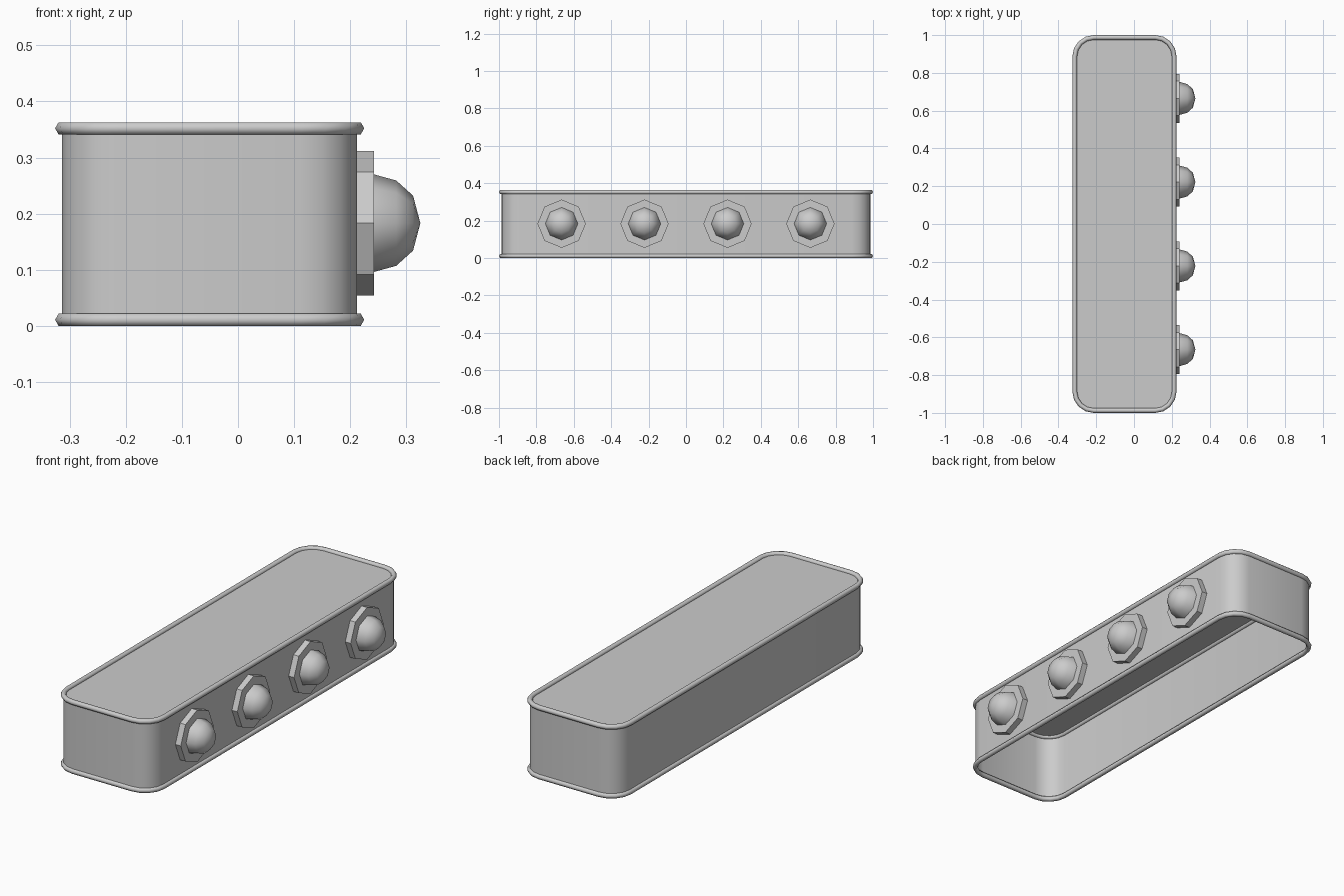
import bpy, bmesh, math
from mathutils import Matrix, Vector

if "Cube" in bpy.data.objects:
    bpy.data.objects.remove(bpy.data.objects["Cube"])

X0, X1, Y = -0.3135, 0.2125, 0.9875   # wall outline
R, SEG = 0.10, 4                      # corner radius and steps
Z0, Z1 = 0.0108, 0.352                # heights of the two rims


def outline():
    """Rounded rectangle: points with their outward mitre directions."""
    pts = []
    corners = [(X1 - R, Y - R), (X0 + R, Y - R), (X0 + R, R - Y), (X1 - R, R - Y)]
    for k, (cx, cy) in enumerate(corners):
        for i in range(SEG + 1):
            a = math.radians(90 * (k + i / SEG))
            n = Vector((math.cos(a), math.sin(a), 0))
            pts.append((Vector((cx, cy, 0)) + n * R, n))
    return pts


def loft(name, rings, closed=False, cap_end=False, angle=35):
    """Skin consecutive rings of points."""
    bm = bmesh.new()
    loops = [[bm.verts.new(p) for p in ring] for ring in rings]
    pairs = list(zip(loops, loops[1:]))
    if closed:
        pairs.append((loops[-1], loops[0]))
    for a, b in pairs:
        for i in range(len(a)):
            j = (i + 1) % len(a)
            bm.faces.new((a[i], a[j], b[j], b[i]))
    if cap_end:
        bm.faces.new(loops[-1])
    return finish(name, bm, angle)


def finish(name, bm, angle):
    bmesh.ops.remove_doubles(bm, verts=bm.verts, dist=1e-5)
    bmesh.ops.recalc_face_normals(bm, faces=bm.faces)
    mesh = bpy.data.meshes.new(name)
    bm.to_mesh(mesh)
    bm.free()
    ob = bpy.data.objects.new(name, mesh)
    bpy.context.collection.objects.link(ob)
    bpy.ops.object.select_all(action='DESELECT')
    bpy.context.view_layer.objects.active = ob
    ob.select_set(True)
    bpy.ops.object.shade_smooth_by_angle(angle=math.radians(angle))
    return ob


# Thin shell, open underneath, with a top panel
path = outline()
up = Vector((0, 0, 1))
loft("body_shell", [[p + up * z for p, n in path] for z in (Z0, Z1)], cap_end=True)

# Hexagonal bead around the top and bottom edges
for name, z in (("bottom_rim", Z0), ("top_rim", Z1)):
    hexagon = [(0.0125 * math.cos(k * math.pi / 3), 0.0125 * math.sin(k * math.pi / 3))
               for k in range(6)]
    loft(name, [[p + n * u + up * (z + v) for p, n in path] for u, v in hexagon],
         closed=True, angle=65)


def turned(name, profile, y):
    """Eight-sided turned part along x, from (x, radius) pairs."""
    rings = [[Vector((x, y + r * math.cos(k * math.pi / 4), 0.183 + r * math.sin(k * math.pi / 4)))
              for k in range(8)] for x, r in profile]
    return rings


# Four domed studs on octagonal plates
for i, y in enumerate((-0.665, -0.222, 0.222, 0.665)):
    loft(f"stud_plate_{i + 1}", turned("plate", [(X1, 0.129), (0.242, 0.129)], y),
         cap_end=True, angle=35)
    dome = [(0.242, 0.087), (0.282, 0.076), (0.312, 0.049)]
    rings = turned("dome", dome, y) + [[Vector((0.325, y, 0.183))] * 8]
    # Close the tip as a small fan
    bm = bmesh.new()
    loops = [[bm.verts.new(p) for p in ring] for ring in rings[:-1]]
    tip = bm.verts.new(rings[-1][0])
    for k in range(8):
        j = (k + 1) % 8
        for a, b in zip(loops, loops[1:]):
            bm.faces.new((a[k], a[j], b[j], b[k]))
        bm.faces.new((loops[-1][k], loops[-1][j], tip))
    finish(f"stud_dome_{i + 1}", bm, 60)
